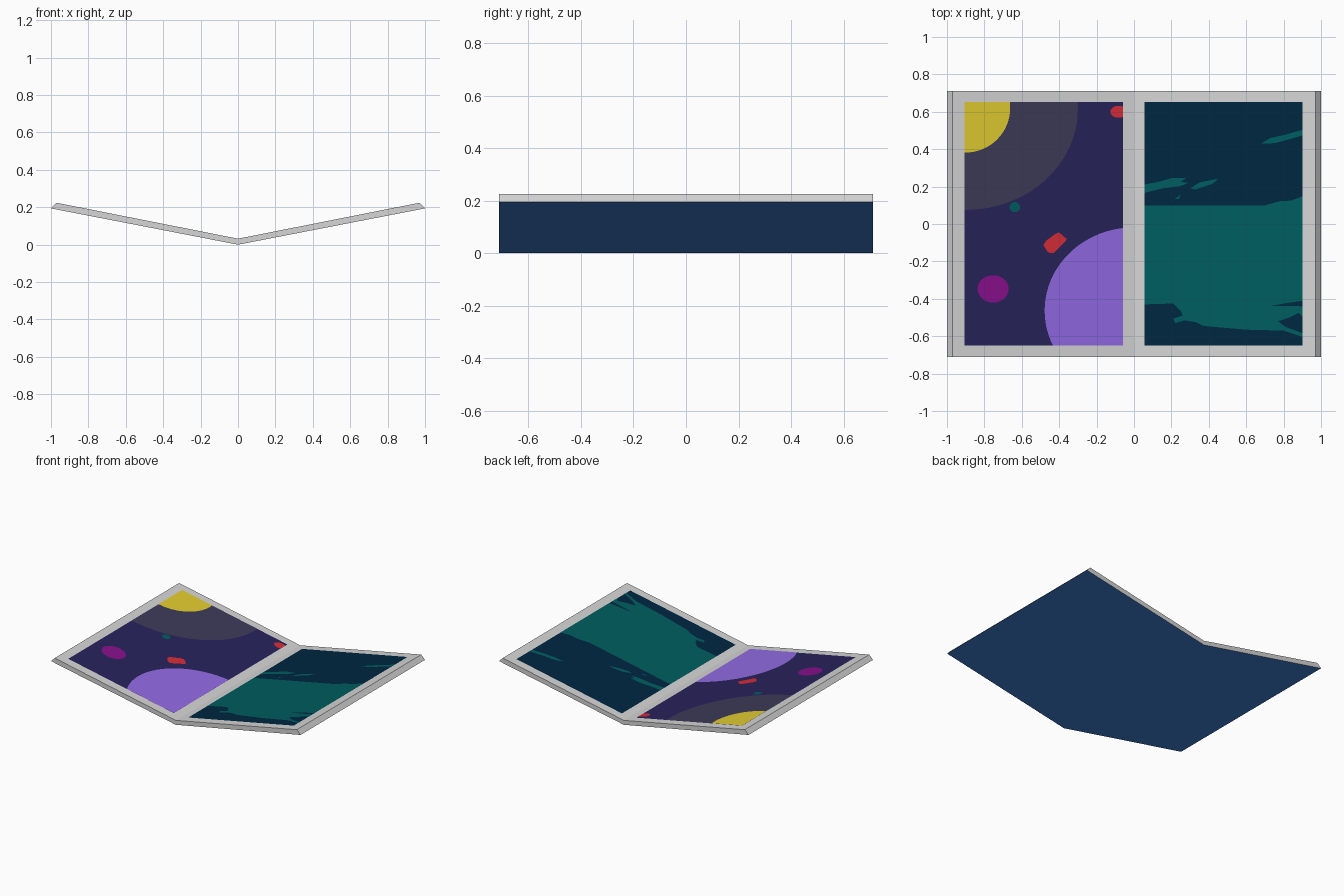
import bpy, bmesh, math

if "Cube" in bpy.data.objects:
    bpy.data.objects.remove(bpy.data.objects["Cube"])

HALF_Y = 0.712
RISE = 0.198          # slope of the page surface
FOLD_Z = 0.032        # height of the page surface at the fold


def material(name, r, g, b):
    m = bpy.data.materials.new(name)
    m.diffuse_color = (r, g, b, 1)
    m.use_nodes = True
    m.node_tree.nodes["Principled BSDF"].inputs["Base Color"].default_value = m.diffuse_color
    return m


PAPER = material("paper grey", 0.67, 0.67, 0.67)
COVER = material("cover blue", 0.05, 0.209, 0.64)
NIGHT = material("night purple", 0.021, 0.0165, 0.106)
HAZE = material("haze grey", 0.047, 0.044, 0.10)
YELLOW = material("sun yellow", 0.77, 0.61, 0.03)
VIOLET = material("violet", 0.29, 0.147, 0.79)
RED = material("red", 0.69, 0.026, 0.04)
MAGENTA = material("magenta", 0.249, 0.005, 0.269)
TEAL = material("teal", 0.0, 0.11, 0.116)
SEA = material("deep sea blue", 0.0, 0.020, 0.052)


def finish(name, bm, mats):
    me = bpy.data.meshes.new(name)
    bm.to_mesh(me)
    bm.free()
    for m in mats:
        me.materials.append(m)
    ob = bpy.data.objects.new(name, me)
    bpy.context.collection.objects.link(ob)
    return ob


# Open book body: V profile extruded along y, underside in cover colour
bm = bmesh.new()
top_z = FOLD_Z + RISE * 0.97
for s in (-1, 1):
    prof = [(0, 0), (s, 0.194), (s * 0.97, top_z), (0, FOLD_Z)]
    a = [bm.verts.new((x, -HALF_Y, z)) for x, z in prof]
    b = [bm.verts.new((x, HALF_Y, z)) for x, z in prof]
    bm.faces.new(a)
    bm.faces.new(b)
    for i in range(3):          # no inner wall at the fold
        bm.faces.new((a[i], a[i + 1], b[i + 1], b[i]))
bmesh.ops.remove_doubles(bm, verts=bm.verts, dist=1e-5)
bmesh.ops.recalc_face_normals(bm, faces=bm.faces)
for f in bm.faces:
    f.material_index = 1 if f.normal.z < -0.5 else 0
finish("book_body", bm, [PAPER, COVER])

# Page picture areas: x min, x max, y min, y max
LEFT = (-0.905, -0.06, -0.65, 0.652)
RIGHT = (0.057, 0.902, -0.65, 0.652)


def plate(name, outline, mat, page, layer):
    """Flat outline clipped to the page picture and draped on the sloped page."""
    bm = bmesh.new()
    bm.faces.new([bm.verts.new((x, y, 0)) for x, y in outline])
    x0, x1, y0, y1 = page
    for co, no in (((x0, 0, 0), (-1, 0, 0)), ((x1, 0, 0), (1, 0, 0)),
                   ((0, y0, 0), (0, -1, 0)), ((0, y1, 0), (0, 1, 0))):
        bmesh.ops.bisect_plane(bm, geom=bm.verts[:] + bm.edges[:] + bm.faces[:],
                               plane_co=co, plane_no=no, clear_outer=True)
    bmesh.ops.triangulate(bm, faces=bm.faces[:])
    for v in bm.verts:
        v.co.z = FOLD_Z + RISE * abs(v.co.x) + 0.001 * layer
    bm.normal_update()
    for f in bm.faces:
        if f.normal.z < 0:
            f.normal_flip()
    finish(name, bm, [mat])


def oval(cx, cy, rx, ry, n=64):
    return [(cx + rx * math.cos(2 * math.pi * i / n), cy + ry * math.sin(2 * math.pi * i / n))
            for i in range(n)]


def rect(p):
    return [(p[0], p[2]), (p[1], p[2]), (p[1], p[3]), (p[0], p[3])]


# Left page picture
plate("left_picture", rect(LEFT), NIGHT, LEFT, 1)
plate("sun_haze", oval(-0.90, 0.615, 0.6, 0.54), HAZE, LEFT, 2)
plate("sun", oval(-0.90, 0.62, 0.238, 0.238), YELLOW, LEFT, 3)
plate("violet_planet", oval(0, -0.463, 0.478, 0.445), VIOLET, LEFT, 2)
plate("magenta_planet", oval(-0.753, -0.347, 0.083, 0.073), MAGENTA, LEFT, 2)
plate("teal_planet", oval(-0.637, 0.09, 0.028, 0.027), TEAL, LEFT, 3)
plate("corner_red_spot", oval(-0.082, 0.6, 0.044, 0.032), RED, LEFT, 2)
plate("red_craft", [(-.485, -.112), (-.47, -.09), (-.42, -.052), (-.4, -.045), (-.36, -.08),
                    (-.365, -.092), (-.43, -.155), (-.45, -.155), (-.465, -.145)], RED, LEFT, 2)

# Right page picture
plate("right_picture", rect(RIGHT), SEA, RIGHT, 1)
plate("teal_wave", [
    (.05, .10), (.05, -.43), (.21, -.425), (.25, -.465), (.26, -.49), (.21, -.505),
    (.22, -.53), (.27, -.515), (.33, -.525), (.37, -.545), (.6, -.565), (.8, -.57),
    (.905, -.605), (.905, -.585), (.81, -.55), (.77, -.52), (.83, -.5), (.88, -.475),
    (.905, -.5), (.905, -.44), (.735, -.438), (.8, -.425), (.905, -.41), (.905, .15),
    (.84, .125), (.78, .122), (.7, .10)], TEAL, RIGHT, 2)
plate("upper_streak", [(.68, .43), (.73, .46), (.8, .475), (.905, .505), (.905, .475),
                       (.82, .45), (.75, .432)], TEAL, RIGHT, 2)
plate("left_streak", [(.05, .21), (.13, .225), (.2, .245), (.28, .247), (.25, .225),
                      (.29, .22), (.25, .203), (.15, .19), (.05, .165)], TEAL, RIGHT, 2)
plate("middle_streak", [(.3, .19), (.35, .222), (.45, .242), (.42, .215), (.33, .185)],
      TEAL, RIGHT, 2)
plate("small_streak", [(.22, .135), (.25, .158), (.24, .133)], TEAL, RIGHT, 2)
